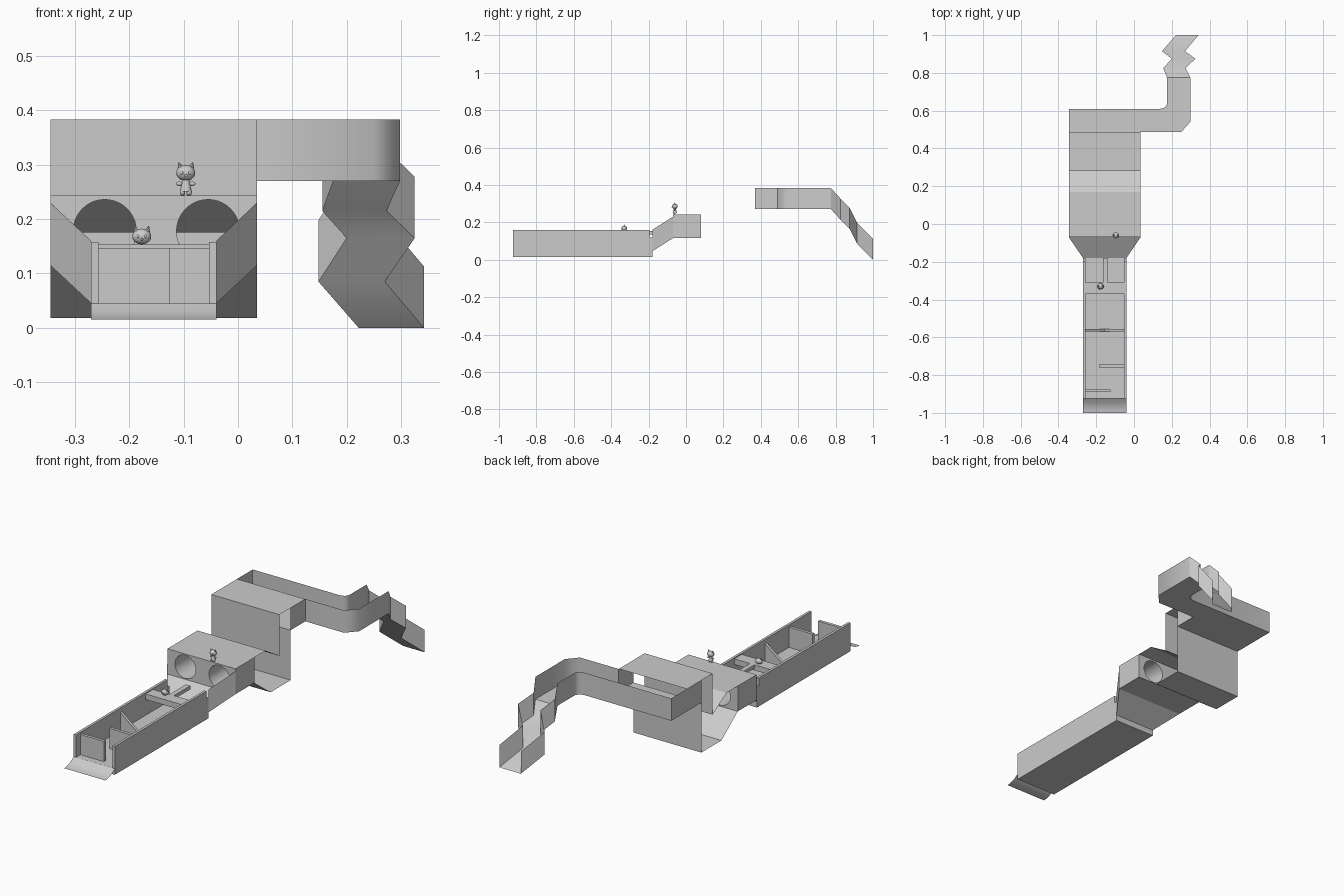
import bpy, bmesh, math
from mathutils import Matrix

if "Cube" in bpy.data.objects:
    bpy.data.objects.remove(bpy.data.objects["Cube"])

grey = bpy.data.materials.new("plain grey")
grey.use_nodes = True
grey.diffuse_color = (0.6, 0.6, 0.6, 1)
grey.node_tree.nodes["Principled BSDF"].inputs["Base Color"].default_value = (0.6, 0.6, 0.6, 1)


def finish(name, bm, smooth=0):
    mesh = bpy.data.meshes.new(name)
    bm.to_mesh(mesh)
    bm.free()
    mesh.materials.append(grey)
    ob = bpy.data.objects.new(name, mesh)
    bpy.context.collection.objects.link(ob)
    if smooth:
        bpy.ops.object.select_all(action="DESELECT")
        ob.select_set(True)
        bpy.context.view_layer.objects.active = ob
        bpy.ops.object.shade_smooth_by_angle(angle=math.radians(smooth))
    return ob


def loft(name, a, b, smooth=0):
    """Strip of quads between two matching paths."""
    bm = bmesh.new()
    va = [bm.verts.new(p) for p in a]
    vb = [bm.verts.new(p) for p in b]
    for i in range(len(a) - 1):
        bm.faces.new((va[i], vb[i], vb[i + 1], va[i + 1]))
    return finish(name, bm, smooth)


def sheet(name, profile, x0, x1, smooth=0):
    return loft(name, [(x0, y, z) for y, z in profile], [(x1, y, z) for y, z in profile], smooth)


def wall(name, path, h, smooth=0):
    """Upright wall of height h along a path of 3D points."""
    return loft(name, path, [(x, y, z + h) for x, y, z in path], smooth)


def box(name, x0, x1, y0, y1, z0, z1):
    bm = bmesh.new()
    bmesh.ops.create_cube(bm, size=1, matrix=Matrix.Translation(
        ((x0 + x1) / 2, (y0 + y1) / 2, (z0 + z1) / 2)) @ Matrix.Diagonal((x1 - x0, y1 - y0, z1 - z0, 1)))
    return finish(name, bm)


def ball(bm, x, y, z, sx, sy, sz):
    bmesh.ops.create_uvsphere(bm, u_segments=16, v_segments=10, radius=1,
                              matrix=Matrix.Translation((x, y, z)) @ Matrix.Diagonal((sx, sy, sz, 1)))


def cat_head(name, x, y, z):
    bm = bmesh.new()
    ball(bm, x, y, z, 0.0175, 0.015, 0.0145)
    ball(bm, x, y - 0.015, z - 0.005, 0.003, 0.002, 0.002)
    for s in (-1, 1):
        ball(bm, x + s * 0.007, y - 0.0125, z, 0.003, 0.003, 0.003)
        bmesh.ops.create_cone(bm, cap_ends=True, segments=8, radius1=0.007, radius2=0.0005, depth=0.014,
                              matrix=Matrix.Translation((x + s * 0.011, y, z + 0.013))
                              @ Matrix.Rotation(s * 0.3, 4, "Y"))
    finish(name, bm, 40)


L, R = -0.345, 0.035      # wide channel sides
TL, TR = -0.27, -0.04     # trough sides

# Trough with side walls and curved lip
box("trough_base", TL, TR, -0.925, -0.18, 0.015, 0.045)
box("trough_wall_right", TL, TL + 0.013, -0.925, -0.195, 0.02, 0.158)
box("trough_wall_left", TR - 0.013, TR, -0.925, -0.195, 0.02, 0.158)
lip = [(-0.925 - 0.075 * t / 4, 0.015 + 0.03 * (1 - t / 4) ** 2) for t in range(5)]
sheet("trough_lip", lip, TL, TR, 40)
for n, x in (("right", TL), ("left", TR - 0.013)):
    box("trough_end_" + n, x, x + 0.013, -0.195, -0.18, 0.02, 0.12)

# Obstacles inside the trough
box("gate_front", -0.257, -0.125, -0.89, -0.875, 0.045, 0.147)
box("gate_second", -0.185, -0.053, -0.76, -0.745, 0.045, 0.147)
bm = bmesh.new()
notch = [(-0.257, 0.045), (-0.053, 0.045), (-0.053, 0.135), (-0.155, 0.055), (-0.257, 0.135)]
face = bm.faces.new([bm.verts.new((x, -0.57, z)) for x, z in notch])
ext = bmesh.ops.extrude_face_region(bm, geom=[face])
for v in ext["geom"]:
    if isinstance(v, bmesh.types.BMVert):
        v.co.y += 0.015
bmesh.ops.recalc_face_normals(bm, faces=bm.faces)
finish("notched_gate", bm)
box("bridge", -0.257, -0.053, -0.37, -0.31, 0.125, 0.153)
box("bridge_beam", -0.165, -0.14, -0.31, -0.18, 0.135, 0.153)

# Funnel between trough and tunnel block
low_r, low_l = (TL, -0.18, 0.045), (TR, -0.18, 0.045)
high_r, high_l = (L, -0.07, 0.115), (R, -0.07, 0.115)
loft("funnel_floor", [low_r, high_r], [low_l, high_l])
wall("funnel_wall_right", [low_r, high_r], 0.115)
wall("funnel_wall_left", [low_l, high_l], 0.115)

# Tunnel block with two round bores
block = box("tunnel_block", L, R, -0.07, 0.08, 0.115, 0.243)
bm = bmesh.new()
for x in (-0.245, -0.055):
    bmesh.ops.create_cone(bm, cap_ends=True, segments=40, radius1=0.058, radius2=0.058, depth=0.4,
                          matrix=Matrix.Translation((x, 0, 0.178)) @ Matrix.Rotation(math.pi / 2, 4, "X"))
cutter = finish("bore_cutter", bm)
cutter.hide_render = True
mod = block.modifiers.new("bores", "BOOLEAN")
mod.object = cutter
mod.solver = "EXACT"
bpy.ops.object.select_all(action="DESELECT")
bpy.context.view_layer.objects.active = block
block.select_set(True)
bpy.ops.object.modifier_apply(modifier="bores")
bpy.data.objects.remove(cutter)
bpy.ops.object.shade_smooth_by_angle(angle=math.radians(30))

# Open-sided pit below, folded roof above
sheet("pit_floor", [(0.08, 0.115), (0.21, 0.018), (0.37, 0.018), (0.37, 0.27)], L, R)
sheet("roof", [(0.08, 0.243), (0.17, 0.243), (0.28, 0.175), (0.28, 0.383), (0.485, 0.383)], L, R)

# Raised corridor with a bend
z = 0.27
H = 0.113
inner = [(L, 0.61), (0.14, 0.61), (0.165, 0.617), (0.175, 0.635), (0.175, 0.775)]
outer = [(R, 0.37), (R, 0.487), (0.25, 0.487), (0.298, 0.54), (0.298, 0.775)]
wall("corridor_inner_wall", [(L, 0.37, z)] + [(x, y, z) for x, y in inner], H, 50)
wall("corridor_outer_wall", [(x, y, z) for x, y in outer], H, 50)
bm = bmesh.new()
bm.faces.new([bm.verts.new((x, y, z)) for x, y in [(L, 0.37)] + outer + inner[::-1]])
finish("corridor_floor", bm)

# Zigzag chute running down to the ground
steps = [(0.775, 0.27), (0.825, 0.215), (0.875, 0.165), (0.915, 0.085), (1.0, 0.0)]
left = [(x, *s) for x, s in zip((0.298, 0.273, 0.325, 0.27, 0.342), steps)]
right = [(x, *s) for x, s in zip((0.175, 0.155, 0.2, 0.148, 0.222), steps)]
loft("chute_floor", right, left, 50)
wall("chute_wall_left", left, H)
wall("chute_wall_right", right, H)

# Little cat standing on the roof and a cat head on the bridge
cat_head("bridge_cat", -0.177, -0.33, 0.168)
cat_head("roof_cat_head", -0.096, -0.06, 0.285)
bm = bmesh.new()
bmesh.ops.create_cone(bm, cap_ends=True, segments=16, radius1=0.011, radius2=0.006, depth=0.022,
                      matrix=Matrix.Translation((-0.096, -0.06, 0.262)))
for s in (-1, 1):
    ball(bm, -0.096 + s * 0.006, -0.062, 0.249, 0.005, 0.007, 0.006)
    ball(bm, -0.096 + s * 0.012, -0.06, 0.265, 0.006, 0.004, 0.004)
finish("roof_cat_body", bm, 40)
